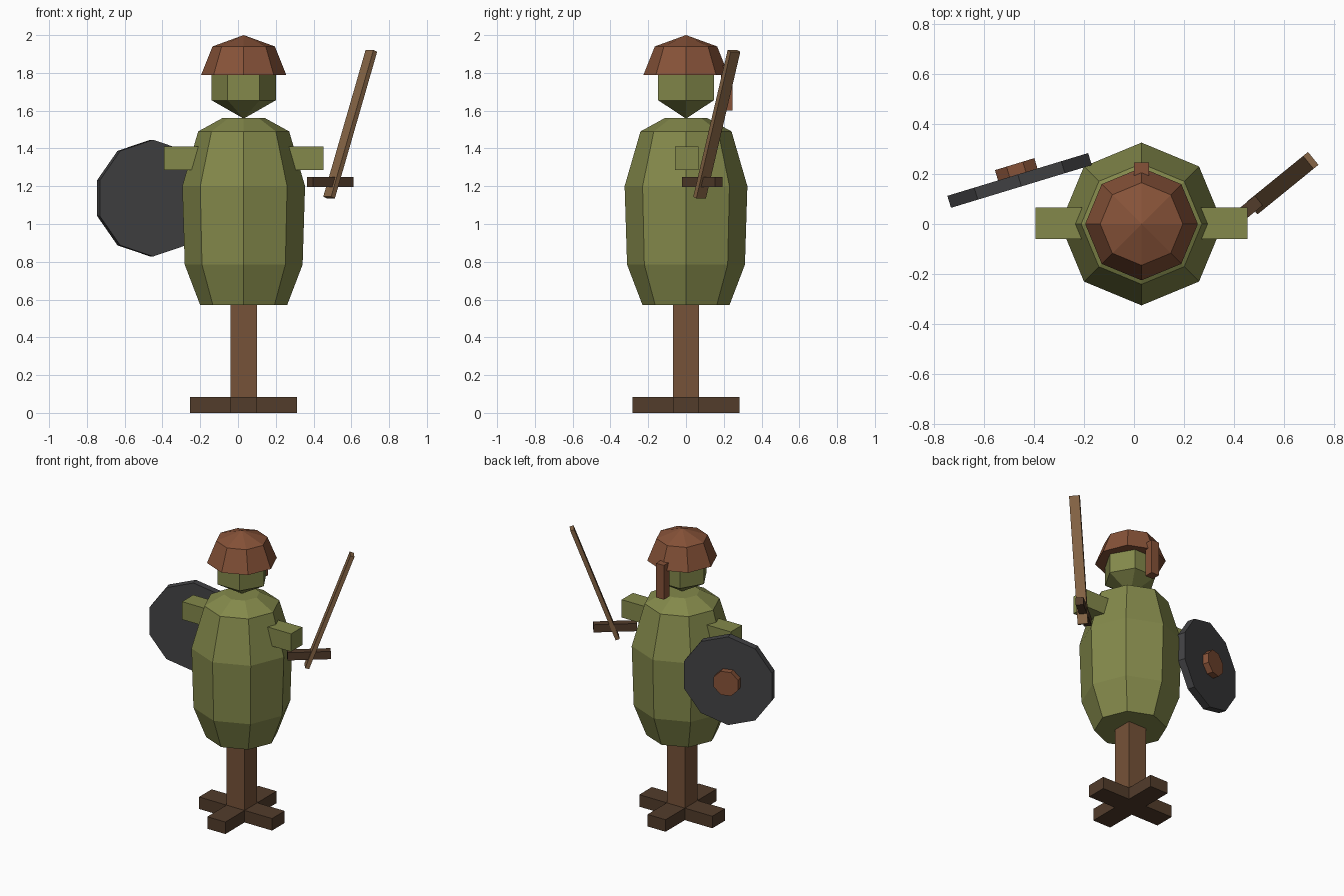
import bpy, bmesh
from math import radians, pi, sin, cos
from mathutils import Matrix, Vector

if "Cube" in bpy.data.objects:
    bpy.data.objects.remove(bpy.data.objects["Cube"])

CX = 0.03  # axis of the dummy


def material(name, rgb):
    m = bpy.data.materials.new(name)
    m.diffuse_color = (*rgb, 1)
    m.use_nodes = True
    m.node_tree.nodes["Principled BSDF"].inputs["Base Color"].default_value = m.diffuse_color
    return m


OLIVE = material("olive_cloth", (0.23, 0.25, 0.07))
RED = material("red_brown", (0.24, 0.085, 0.04))
POST = material("post_wood", (0.18, 0.085, 0.04))
DARK = material("dark_wood", (0.085, 0.045, 0.024))
BLADE = material("blade_wood", (0.24, 0.13, 0.06))
IRON = material("dark_iron", (0.055, 0.055, 0.058))


def finish(name, bm, mat, matrix):
    bmesh.ops.recalc_face_normals(bm, faces=bm.faces)
    me = bpy.data.meshes.new(name)
    bm.to_mesh(me)
    bm.free()
    me.materials.append(mat)
    ob = bpy.data.objects.new(name, me)
    ob.matrix_world = matrix
    bpy.context.collection.objects.link(ob)
    return ob


def box(name, loc, size, mat, rot=Matrix()):
    bm = bmesh.new()
    bmesh.ops.create_cube(bm, size=1)
    bmesh.ops.scale(bm, vec=size, verts=bm.verts)
    return finish(name, bm, mat, Matrix.Translation(loc) @ rot)


def lathe(name, profile, sides, mat, matrix=Matrix.Translation((CX, 0, 0)), phase=0.0):
    """Stack of regular polygons from (radius, z) pairs; radius 0 makes a tip."""
    bm = bmesh.new()
    rings = []
    for r, z in profile:
        n = sides if r else 1
        rings.append([bm.verts.new((r * cos(phase + 2 * pi * i / sides),
                                    r * sin(phase + 2 * pi * i / sides), z)) for i in range(n)])
    for a, b in zip(rings, rings[1:]):
        for i in range(sides):
            j = (i + 1) % sides
            quad = [a[i % len(a)], a[j % len(a)], b[j % len(b)], b[i % len(b)]]
            bm.faces.new(list(dict.fromkeys(quad)))
    for ring in (rings[0], rings[-1]):
        if len(ring) > 1:
            bm.faces.new(ring)
    return finish(name, bm, mat, matrix)


# Crossed feet and post
box("foot_across", (CX, 0, 0.042), (0.566, 0.14, 0.084), DARK)
box("foot_along", (CX, 0, 0.042), (0.14, 0.566, 0.084), DARK)
box("post", (CX, 0, 0.33), (0.14, 0.14, 0.54), POST)

# Stuffed body, arms and head
lathe("body", [(0.23, 0.57), (0.312, 0.785), (0.325, 1.2), (0.241, 1.49), (0.114, 1.56)], 8, OLIVE)
for side, label in ((-1, "left"), (1, "right")):
    box(f"{label}_arm", (CX + side * 0.3, 0.003, 1.348), (0.245, 0.124, 0.125), OLIVE)
lathe("head", [(0, 1.558), (0.17, 1.655), (0.17, 1.82)], 6, OLIVE)

# Helmet with a tail at the back
lathe("helmet", [(0.225, 1.79), (0.165, 1.94), (0, 2.0)], 8, RED)
box("helmet_tail", (CX, 0.215, 1.72), (0.06, 0.06, 0.24), RED)

# Round shield, turned about z, facing backwards
facing = (Matrix.Translation((-0.457, 0.174, 1.137)) @ Matrix.Rotation(radians(16.9), 4, 'Z')
          @ Matrix.Rotation(radians(-90), 4, 'X'))
lathe("shield", [(0.309, -0.025), (0.309, 0.025)], 10, IRON, facing, pi / 2)
lathe("shield_boss", [(0.089, 0.02), (0.089, 0.068)], 8, RED, facing, pi / 8)

# Leaning wooden sword with a level crossguard
turn = Matrix.Rotation(radians(39.1), 4, 'Z')
box("sword_blade", (0.594, 0.163, 1.528), (0.027, 0.066, 0.828), BLADE,
    turn @ Matrix.Rotation(radians(20.4), 4, 'Y'))
box("sword_guard", (0.489, 0.086, 1.222), (0.276, 0.05, 0.054), DARK, turn)
